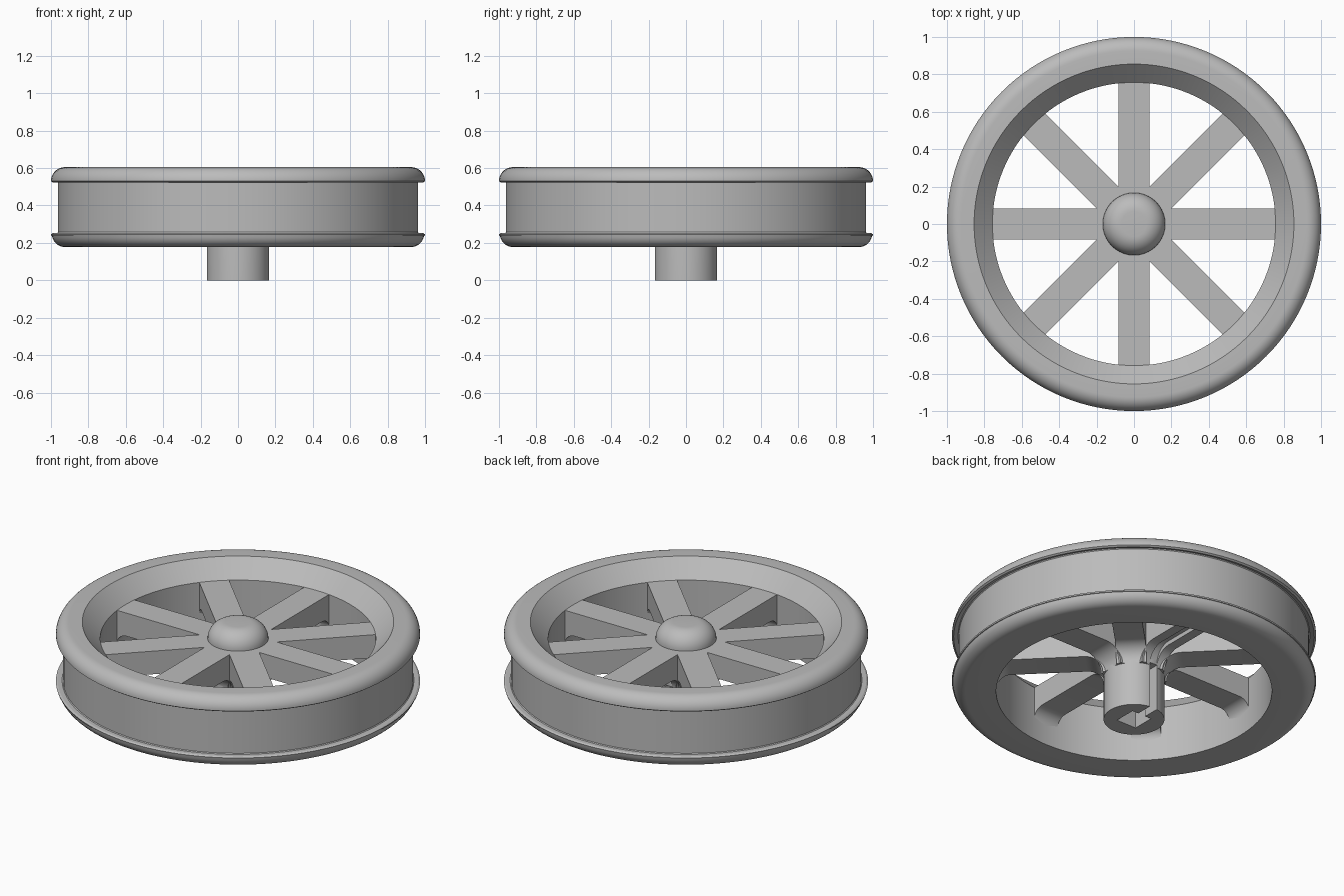
import bpy, bmesh
from math import sin, cos, pi, radians, hypot
from mathutils import Matrix

old = bpy.data.objects.get("Cube")
if old:
    bpy.data.objects.remove(old, do_unlink=True)

grey = bpy.data.materials.new("plain grey")
grey.use_nodes = True
COLOUR = (0.5, 0.5, 0.5, 1)
grey.diffuse_color = COLOUR
grey.node_tree.nodes["Principled BSDF"].inputs["Base Color"].default_value = COLOUR


def arc(cx, cz, r, start, end, n=10):
    """Points on a circular arc, angles in degrees."""
    angles = [radians(start + (end - start) * i / n) for i in range(n + 1)]
    return [(cx + r * cos(a), cz + r * sin(a)) for a in angles]


def finish(name, bm, smooth=True):
    bmesh.ops.remove_doubles(bm, verts=bm.verts, dist=1e-5)
    bmesh.ops.recalc_face_normals(bm, faces=bm.faces)
    mesh = bpy.data.meshes.new(name)
    bm.to_mesh(mesh)
    bm.free()
    mesh.materials.append(grey)
    obj = bpy.data.objects.new(name, mesh)
    bpy.context.collection.objects.link(obj)
    if smooth:
        bpy.ops.object.select_all(action="DESELECT")
        obj.select_set(True)
        bpy.context.view_layer.objects.active = obj
        bpy.ops.object.shade_smooth_by_angle(angle=radians(30))
    return obj


def lathe(name, profile, closed, steps=128):
    """Turn a (radius, z) profile around the z axis."""
    bm = bmesh.new()
    verts = [bm.verts.new((r, 0, z)) for r, z in profile]
    edges = [bm.edges.new(pair) for pair in zip(verts, verts[1:])]
    if closed:
        edges.append(bm.edges.new((verts[-1], verts[0])))
    bmesh.ops.spin(bm, geom=verts + edges, cent=(0, 0, 0), axis=(0, 0, 1),
                   angle=2 * pi, steps=steps, use_merge=True)
    return finish(name, bm)


def spoke_part(bm, turn, side_a, side_b, start, rise=0):
    """Extrude the side profile of a spoke, filleted at hub and rim."""
    under = SPOKE_BOTTOM + rise
    profile = [(start, SPOKE_TOP), (start, under - 0.1)]
    profile += arc(0.265, under - 0.1, 0.1, 180, 90)
    profile += arc(0.687, under - 0.07, 0.07, 90, 0)
    profile += [(0.77, under - 0.07), (0.77, SPOKE_TOP)]
    face = bm.faces.new([bm.verts.new((x, side_a, z)) for x, z in profile])
    new = bmesh.ops.extrude_face_region(bm, geom=[face])["geom"]
    moved = [v for v in new if isinstance(v, bmesh.types.BMVert)]
    bmesh.ops.translate(bm, verts=moved, vec=(0, side_b - side_a, 0))
    bmesh.ops.rotate(bm, verts=list(face.verts) + moved, cent=(0, 0, 0),
                     matrix=Matrix.Rotation(turn, 3, "Z"))


def cutter(name, x, y0, y1, z0, z1):
    bm = bmesh.new()
    bmesh.ops.create_cube(bm, size=1)
    bmesh.ops.scale(bm, verts=bm.verts, vec=(2 * x, y1 - y0, z1 - z0))
    bmesh.ops.translate(bm, verts=bm.verts, vec=(0, (y0 + y1) / 2, (z0 + z1) / 2))
    obj = finish(name, bm, smooth=False)
    obj.hide_render = True
    obj.hide_set(True)
    obj.display_type = "WIRE"
    return obj


TOP, BASE = 0.605, 0.178
SPOKE_TOP, SPOKE_BOTTOM = 0.505, 0.365
HALF, GROOVE = 0.083, 0.025

# Rim: two rounded flanges, flat tread and a bevelled upper inside edge
rim = [(0.757, BASE)]
rim += arc(0.925, BASE + 0.07, 0.07, -90, 0)[:-1]
rim += [(0.998, 0.238), (1.0, 0.246), (0.99, 0.252), (0.966, 0.252), (0.962, 0.257),
        (0.962, 0.526), (0.966, 0.531), (0.99, 0.523), (1.0, 0.53)]
rim += arc(0.925, TOP - 0.075, 0.075, 0, 90)[1:]
rim += [(0.855, TOP), (0.757, SPOKE_TOP)]
lathe("rim", rim, closed=True)

# Hub with a rounded cap
hub_profile = [(0, 0), (0.167, 0), (0.167, SPOKE_TOP)]
hub_profile += arc(0.067, SPOKE_TOP, 0.1, 0, 90) + [(0, TOP)]
hub = lathe("hub", hub_profile, closed=False, steps=64)

# Square axle socket and the side slot opening to the back
for tool in (cutter("socket_cutter", 0.066, -0.066, 0.066, -0.1, 0.3),
             cutter("slot_cutter", GROOVE, 0, 0.3, -0.1, 0.28)):
    cut = hub.modifiers.new(tool.name, "BOOLEAN")
    cut.operation = "DIFFERENCE"
    cut.solver = "EXACT"
    cut.object = tool

# Eight spokes; the back one has a groove along its underside
for i in range(8):
    bm = bmesh.new()
    turn = i * pi / 4
    if i == 2:
        spoke_part(bm, turn, -HALF, -GROOVE, 0.14)
        spoke_part(bm, turn, GROOVE, HALF, 0.14)
        spoke_part(bm, turn, -GROOVE, GROOVE, 0.16, rise=0.025)
    else:
        spoke_part(bm, turn, -HALF, HALF, 0.14)
    finish("spoke_%d" % (i + 1), bm)
